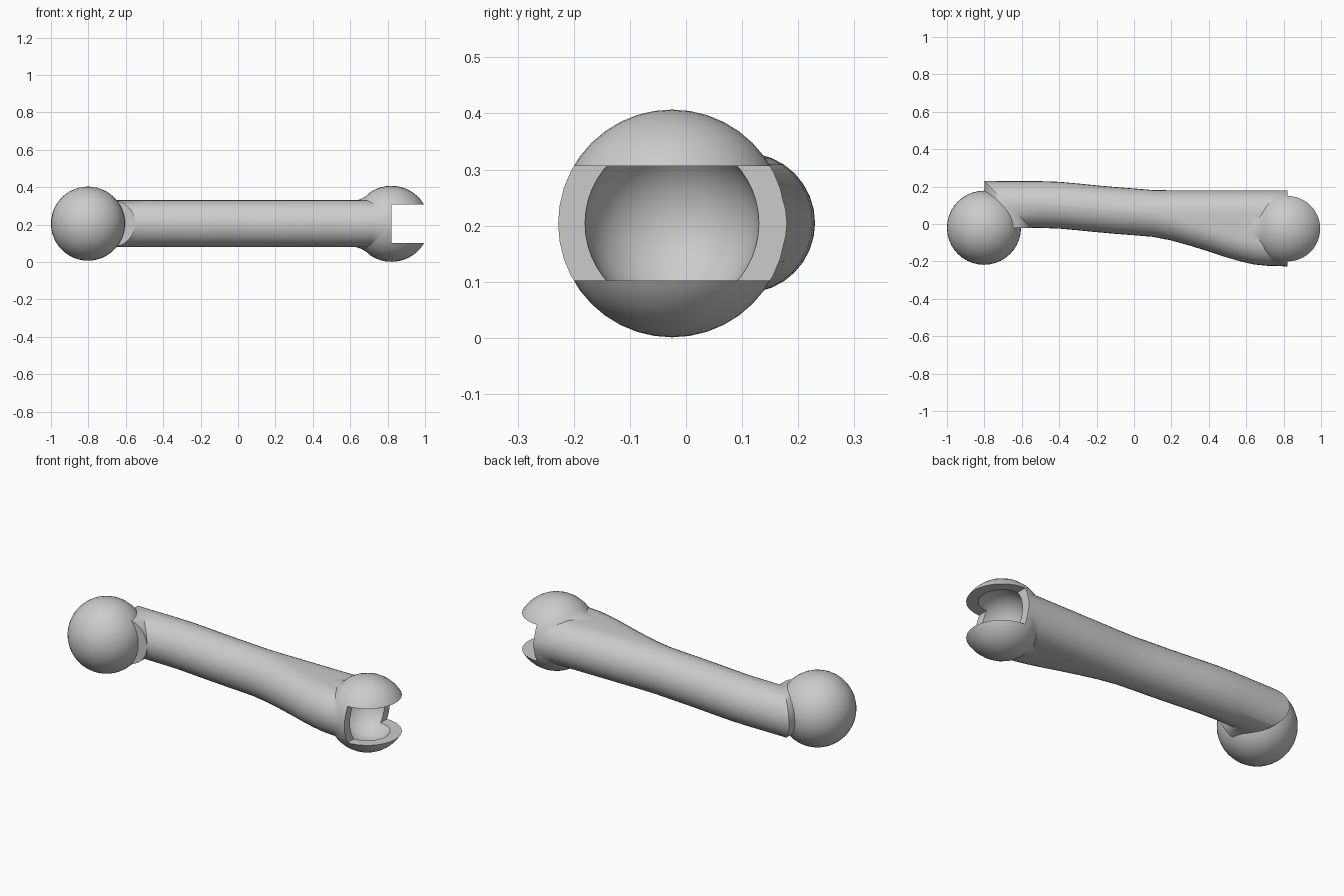
import bpy, bmesh, math
from mathutils import Vector, Matrix

cube = bpy.data.objects.get("Cube")
if cube:
    bpy.data.objects.remove(cube, do_unlink=True)

grey = bpy.data.materials.new("light grey")
grey.use_nodes = True
grey.diffuse_color = (0.6, 0.6, 0.6, 1)
grey.node_tree.nodes["Principled BSDF"].inputs["Base Color"].default_value = (0.6, 0.6, 0.6, 1)

MID = 0.205                       # height of the centre line
TUBE = 0.125                      # half height of the arm
SOCKET = Vector((0.82, -0.025, 0.204))
SOCKET_R = 0.203


def add(name, bm):
    bmesh.ops.recalc_face_normals(bm, faces=bm.faces)
    mesh = bpy.data.meshes.new(name)
    bm.to_mesh(mesh)
    bm.free()
    mesh.materials.append(grey)
    obj = bpy.data.objects.new(name, mesh)
    bpy.context.collection.objects.link(obj)
    return obj


def loft(name, rings):
    """Skin a list of equal-length closed rings and cap both ends."""
    bm = bmesh.new()
    loops = [[bm.verts.new(p) for p in ring] for ring in rings]
    n = len(loops[0])
    for a, b in zip(loops, loops[1:]):
        for i in range(n):
            j = (i + 1) % n
            bm.faces.new((a[i], a[j], b[j], b[i]))
    bm.faces.new(loops[0])
    bm.faces.new(loops[-1])
    return add(name, bm)


def sphere(name, centre, radius):
    bm = bmesh.new()
    bmesh.ops.create_uvsphere(bm, u_segments=40, v_segments=24, radius=radius,
                              matrix=Matrix.Translation(centre))
    return add(name, bm)


def boolean(obj, other, operation):
    """Combine obj with other, then discard other."""
    mod = obj.modifiers.new(operation.lower(), "BOOLEAN")
    mod.operation, mod.object, mod.solver = operation, other, "EXACT"
    deps = bpy.context.evaluated_depsgraph_get()
    mesh = bpy.data.meshes.new_from_object(obj.evaluated_get(deps))
    obj.modifiers.clear()
    obj.data = mesh
    bpy.data.objects.remove(other, do_unlink=True)


def smooth(obj, degrees):
    bpy.ops.object.select_all(action="DESELECT")
    obj.select_set(True)
    bpy.context.view_layer.objects.active = obj
    bpy.ops.object.shade_smooth_by_angle(angle=math.radians(degrees))


def section(half_width):
    """Stadium outline as (sideways, up) offsets."""
    flat = max(half_width - TUBE, 0)
    pts = []
    for side in (1, -1):
        for i in range(17):
            a = -math.pi / 2 + math.pi * (i + 0.001 * (1 - i / 8)) / 16
            pts.append((side * (flat + TUBE * math.cos(a)), side * TUBE * math.sin(a)))
    return pts


# Arm: short mitred leg behind the ball, then the long flaring shaft
elbow = section(TUBE)
rings = [[(-0.675 - u, -0.021, MID + v) for u, v in elbow],
         [(-0.675 - u, 0.105 + u, MID + v) for u, v in elbow]]
shaft = [(-0.5, -0.02, 0.228), (-0.4, -0.021, 0.222), (-0.3, -0.025, 0.208),
         (-0.2, -0.03, 0.193), (-0.1, -0.038, 0.183), (0, -0.05, 0.18),
         (0.1, -0.067, 0.18), (0.2, -0.088, 0.18), (0.3, -0.116, 0.18),
         (0.4, -0.147, 0.18), (0.5, -0.18, 0.18), (0.57, -0.2, 0.18),
         (0.64, -0.216, 0.18), (0.72, -0.224, 0.18), (0.82, -0.225, 0.18)]
for x, low, high in shaft:
    mid = (low + high) / 2
    rings.append([(x, mid + u, MID + v) for u, v in section((high - low) / 2)])
arm = loft("arm_with_socket", rings)

# Socket head: turned fillet running into a sphere
profile = [(0.6, 0.115), (0.635, 0.126), (0.66, 0.134), (0.685, 0.149), (0.705, 0.167)]
for i in range(21):
    a = math.radians(118 - 117 * i / 20)
    profile.append((SOCKET.x + SOCKET_R * math.cos(a), SOCKET_R * math.sin(a)))
head = loft("socket_head", [[(x, SOCKET.y + r * math.cos(t), SOCKET.z + r * math.sin(t))
                             for t in (math.tau * k / 40 for k in range(40))]
                            for x, r in profile])
boolean(arm, head, "UNION")

# Slot across the open side, and the round cavity inside
bm = bmesh.new()
bmesh.ops.create_cube(bm, size=1, matrix=Matrix.Translation((1.0199, SOCKET.y, SOCKET.z))
                      @ Matrix.Diagonal((0.4, 0.8, 0.204, 1)))
boolean(arm, add("slot_cutter", bm), "DIFFERENCE")
boolean(arm, sphere("cavity_cutter", SOCKET, 0.155), "DIFFERENCE")
smooth(arm, 30)

# Ball joint
ball = sphere("ball", (-0.802, -0.02, MID), 0.198)
smooth(ball, 30)
